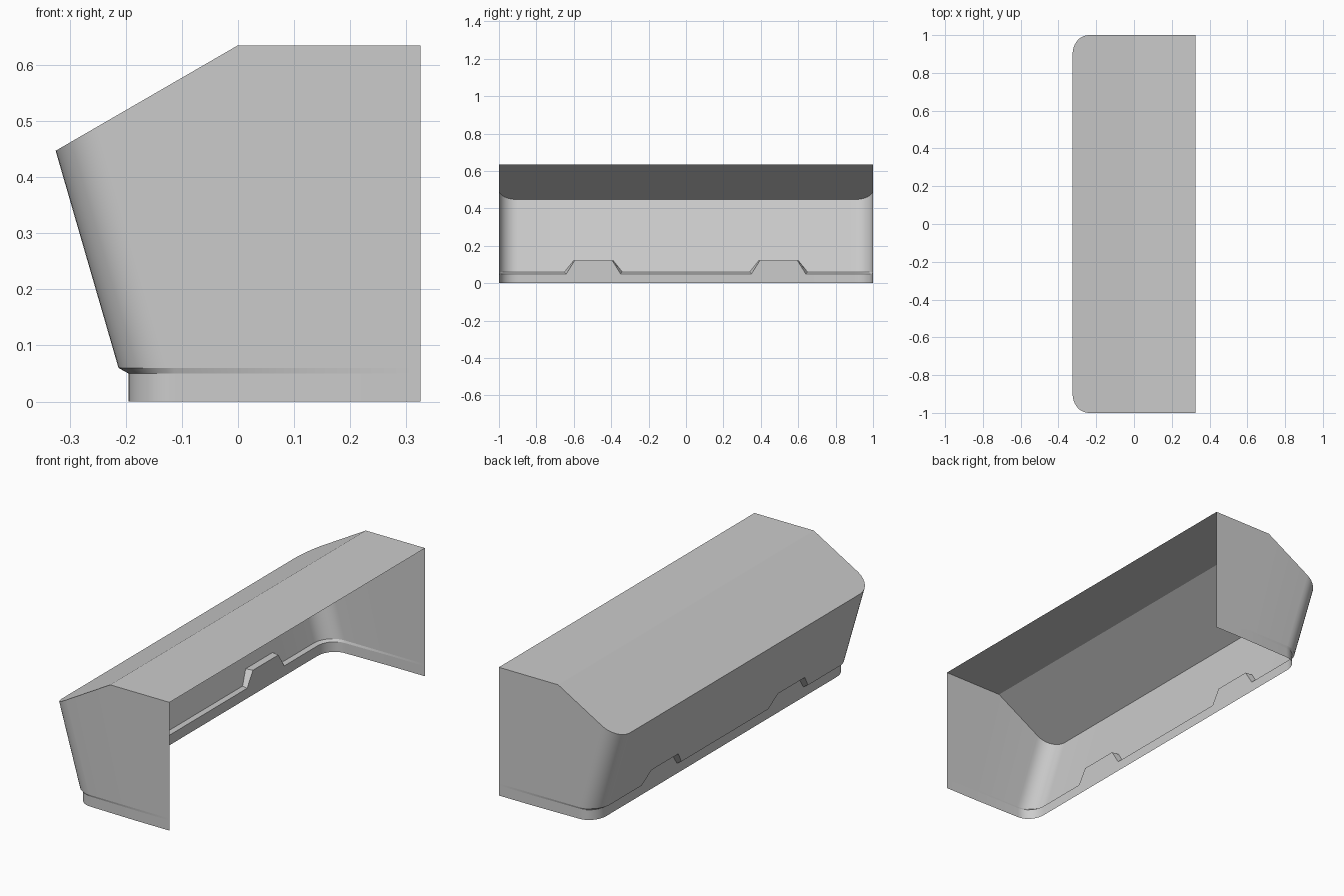
import bpy, bmesh, math

cube = bpy.data.objects.get("Cube")
if cube:
    bpy.data.objects.remove(cube, do_unlink=True)

grey = bpy.data.materials.new("light grey")
grey.use_nodes = True
colour = (0.6, 0.6, 0.6, 1)
grey.diffuse_color = colour
grey.node_tree.nodes["Principled BSDF"].inputs["Base Color"].default_value = colour

BACK, TOP, EAVE = 0.325, 0.635, 0.447     # half depth, roof height, lowest roof edge
FOOT_X, FOOT_Z = -0.213, 0.06             # foot of the leaning wall
LIP_X, LIP_Z, NOTCH_Z = -0.195, 0.05, 0.122
RADIUS, STEPS = 0.1, 10
LEAN = (FOOT_X + BACK) / (EAVE - FOOT_Z)
PITCH = (TOP - EAVE) / BACK


def wall_column(offset, y, lip_offset, lip_y, raised=False):
    """Points from floor to roof on one upright line of the shell."""
    foot_z = NOTCH_Z if raised else FOOT_Z
    lip_z = NOTCH_Z if raised else LIP_Z
    dx = offset / (1 + PITCH * LEAN)
    foot_x = FOOT_X + offset - LEAN * (foot_z - FOOT_Z)
    lip_x = LIP_X + lip_offset
    return [(lip_x, lip_y, 0), (lip_x, lip_y, lip_z), (foot_x, y, foot_z),
            (-BACK + dx, y, EAVE + PITCH * dx)]


def end_column(x, roof_x):
    return [(x, -1, 0), (x, -1, LIP_Z), (x, -1, FOOT_Z), (roof_x, -1, TOP)]


# Half the plan: flat end, rounded corner, two-sided notch
half = [end_column(BACK, BACK), end_column(0.14, 0)]
for i in range(STEPS + 1):
    a = math.pi / 2 * (1 - i / STEPS)
    off = RADIUS * (1 - math.cos(a))
    y = -1 + RADIUS * (1 - math.sin(a))
    inset = LIP_X - FOOT_X
    half.append(wall_column(off, y, off - inset * (1 - math.cos(a)),
                            y + 0.005 * math.sin(a)))
for y, lip_y, raised in ((-0.65, -0.64, False), (-0.6, -0.595, True),
                         (-0.39, -0.395, True), (-0.34, -0.35, False)):
    half.append(wall_column(0, y, 0, lip_y, raised))
columns = half + [[(x, -y, z) for x, y, z in c] for c in reversed(half)]


def make_part(name, polygons):
    bm = bmesh.new()
    for points in polygons:
        bm.faces.new([bm.verts.new(p) for p in points])
    bmesh.ops.remove_doubles(bm, verts=bm.verts, dist=1e-5)
    mesh = bpy.data.meshes.new(name)
    bm.to_mesh(mesh)
    bm.free()
    mesh.materials.append(grey)
    obj = bpy.data.objects.new(name, mesh)
    bpy.context.collection.objects.link(obj)
    bpy.ops.object.select_all(action="DESELECT")
    obj.select_set(True)
    bpy.context.view_layer.objects.active = obj
    bpy.ops.object.shade_smooth_by_angle(angle=math.radians(30))


# Upright bands of the shell
for level, name in enumerate(("lower_lip", "ledge", "leaning_wall")):
    make_part(name, [(a[level], a[level + 1], b[level + 1], b[level])
                     for a, b in zip(columns, columns[1:])])

# Flat roof and sloping roof
rim = [c[3] for c in reversed(columns)]
make_part("flat_roof", [[rim[0], rim[1], rim[-2], rim[-1]]])
make_part("sloping_roof", [rim[1:-1]])
